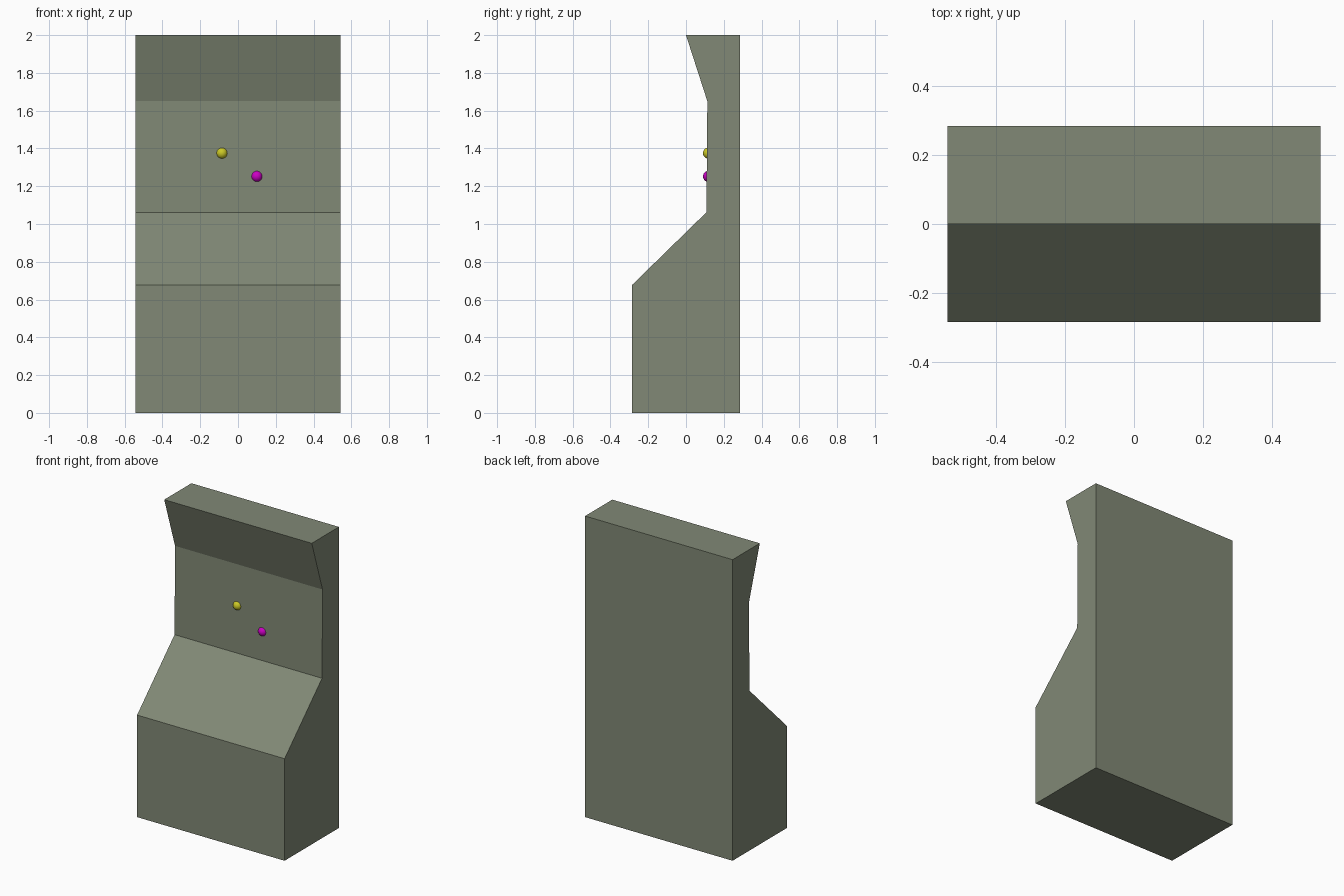
import bpy, bmesh

if "Cube" in bpy.data.objects:
    bpy.data.objects.remove(bpy.data.objects["Cube"])


def paint(obj, name, rgb):
    mat = bpy.data.materials.new(name)
    mat.diffuse_color = (*rgb, 1)
    mat.use_nodes = True
    mat.node_tree.nodes["Principled BSDF"].inputs["Base Color"].default_value = mat.diffuse_color
    obj.data.materials.append(mat)


# Cabinet: side profile (y, z) extruded across the width
HALF_W = 0.542
PROFILE = [(-0.285, 0), (0.285, 0), (0.285, 2), (0, 2),
           (0.113, 1.65), (0.108, 1.062), (-0.285, 0.678)]
bm = bmesh.new()
side = bm.faces.new([bm.verts.new((-HALF_W, y, z)) for y, z in PROFILE])
ext = bmesh.ops.extrude_face_region(bm, geom=[side])
moved = [v for v in ext["geom"] if isinstance(v, bmesh.types.BMVert)]
bmesh.ops.translate(bm, verts=moved, vec=(2 * HALF_W, 0, 0))
bmesh.ops.recalc_face_normals(bm, faces=bm.faces)
mesh = bpy.data.meshes.new("cabinet")
bm.to_mesh(mesh)
bm.free()
cabinet = bpy.data.objects.new("cabinet", mesh)
bpy.context.collection.objects.link(cabinet)
paint(cabinet, "cabinet_grey_green", (0.22, 0.25, 0.18))


# Two round balls sunk partly into the upright panel
def ball(name, x, z, rgb):
    bpy.ops.mesh.primitive_uv_sphere_add(segments=24, ring_count=12,
                                         radius=0.03, location=(x, 0.12, z))
    obj = bpy.context.object
    obj.name = name
    bpy.ops.object.shade_smooth()
    paint(obj, name + "_colour", rgb)


ball("yellow_ball", -0.085, 1.375, (0.6, 0.58, 0.02))
ball("magenta_ball", 0.10, 1.252, (0.6, 0.0, 0.55))
